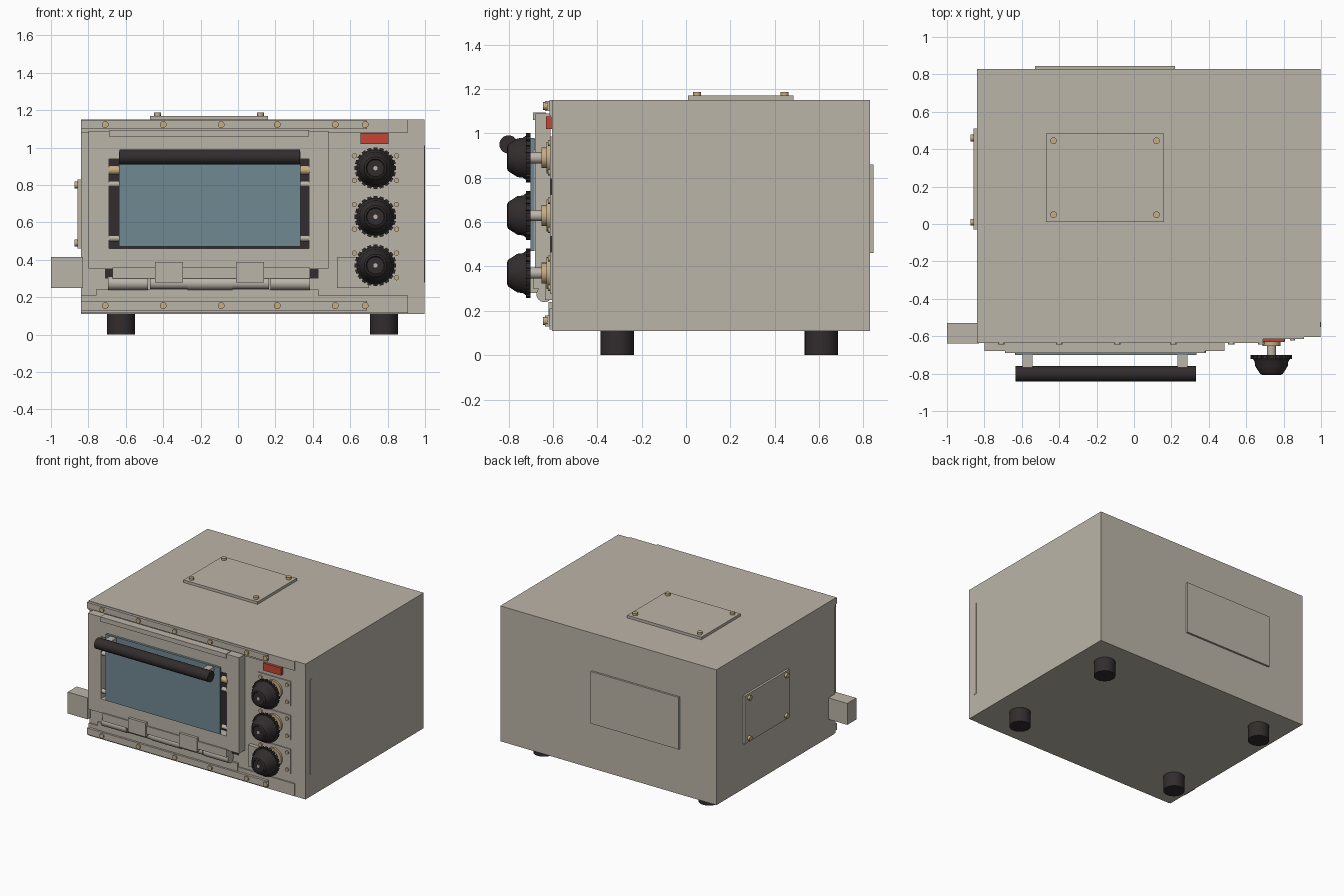
import bpy, bmesh, math
from mathutils import Matrix, Vector

cube = bpy.data.objects.get("Cube")
if cube:
    bpy.data.objects.remove(cube, do_unlink=True)


def material(name, rgb):
    m = bpy.data.materials.new(name)
    m.use_nodes = True
    m.diffuse_color = (*rgb, 1)
    bsdf = next(n for n in m.node_tree.nodes if n.type == 'BSDF_PRINCIPLED')
    bsdf.inputs["Base Color"].default_value = (*rgb, 1)
    bsdf.inputs["Roughness"].default_value = 0.6
    return m


CREAM = material("warm grey enamel", (0.50, 0.46, 0.395))
DARK = material("dark rubber", (0.032, 0.025, 0.026))
BRASS = material("brass", (0.56, 0.42, 0.23))
GLASS = material("blue glass", (0.16, 0.25, 0.29))
RED = material("red lamp", (0.56, 0.06, 0.035))

TURN = {'X': Matrix.Rotation(math.pi / 2, 4, 'Y'),
        'Y': Matrix.Rotation(math.pi / 2, 4, 'X'),
        'Z': Matrix.Identity(4)}


def finish(name, bm, mat, smooth=False):
    bmesh.ops.recalc_face_normals(bm, faces=bm.faces)
    me = bpy.data.meshes.new(name)
    bm.to_mesh(me)
    bm.free()
    me.materials.append(mat)
    ob = bpy.data.objects.new(name, me)
    bpy.context.collection.objects.link(ob)
    if smooth:
        bpy.ops.object.select_all(action='DESELECT')
        ob.select_set(True)
        bpy.context.view_layer.objects.active = ob
        bpy.ops.object.shade_smooth_by_angle(angle=math.radians(35))
    return ob


def box(name, x, y, z, mat=CREAM):
    """Box from (low, high) ranges on each axis."""
    bm = bmesh.new()
    bmesh.ops.create_cube(bm, size=1)
    for v in bm.verts:
        v.co = Vector([(a + b) / 2 + c * (b - a) for (a, b), c in zip((x, y, z), v.co)])
    return finish(name, bm, mat)


def rod(name, centre, r, length, axis, mat, sides=24):
    bm = bmesh.new()
    bmesh.ops.create_cone(bm, cap_ends=True, segments=sides, radius1=r, radius2=r, depth=length,
                          matrix=Matrix.Translation(centre) @ TURN[axis])
    return finish(name, bm, mat, True)


def frame(name, outer, inner, y):
    """Rectangular frame in the xz plane; outer and inner are (x0, x1, z0, z1)."""
    bm = bmesh.new()
    rings = []
    for (x0, x1, z0, z1), d in ((outer, y[0]), (inner, y[0]), (inner, y[1]), (outer, y[1])):
        rings.append([bm.verts.new((a, d, b)) for a, b in ((x0, z0), (x1, z0), (x1, z1), (x0, z1))])
    for i in range(4):
        a, b = rings[i], rings[(i + 1) % 4]
        for j in range(4):
            k = (j + 1) % 4
            bm.faces.new((a[j], a[k], b[k], b[j]))
    return finish(name, bm, CREAM)


# Cabinet and feet
box("cabinet", (-0.84, 0.998), (-0.605, 0.83), (0.11, 1.15))
for x in (-0.625, 0.78):
    for y in (-0.31, 0.61):
        rod("foot", (x, y, 0.057), 0.075, 0.114, 'Z', DARK, 32)
box("side_slot_strip", (0.99, 1.0), (-0.55, -0.525), (0.28, 1.01))

# Front flanges with screwed trim strips
for z, strip in (((1.08, 1.15), (1.1, 1.146)), ((0.115, 0.21), (0.13, 0.18))):
    box("front_flange", (-0.84, 0.91), (-0.615, -0.6), z)
    box("trim_strip", (-0.84, 0.69), (-0.635, -0.6), strip)
    for x in (-0.71, -0.40, -0.09, 0.21, 0.52, 0.68):
        rod("trim_screw", (x, -0.635, sum(strip) / 2), 0.018, 0.02, 'Y', BRASS, 16)

# Service plates on top, right side and back
box("top_plate", (-0.47, 0.16), (0.01, 0.485), (1.145, 1.17))
for x in (-0.43, 0.12):
    for y in (0.05, 0.445):
        rod("top_screw", (x, y, 1.175), 0.018, 0.025, 'Z', BRASS, 16)
box("side_plate", (-0.857, -0.83), (-0.03, 0.51), (0.46, 0.83))
for y in (0.01, 0.46):
    for z in (0.49, 0.80):
        rod("side_screw", (-0.862, y, z), 0.018, 0.026, 'X', BRASS, 16)
box("back_plate", (-0.53, 0.22), (0.82, 0.845), (0.46, 0.86))

# Side latch block and its keeper
box("side_block", (-1.0, -0.83), (-0.64, -0.53), (0.25, 0.415))
box("block_keeper", (0.53, 0.70), (-0.635, -0.6), (0.25, 0.415))

# Door with window
box("oven_interior", (-0.72, 0.41), (-0.612, -0.6), (0.42, 0.98), DARK)
frame("door_frame", (-0.80, 0.485, 0.353, 1.09), (-0.69, 0.38, 0.46, 0.94), (-0.68, -0.61))
box("door_top_lip", (-0.69, 0.38), (-0.69, -0.63), (1.06, 1.095))
box("window_glass", (-0.635, 0.335), (-0.7, -0.682), (0.47, 0.98), GLASS)
for x in (-0.662, 0.358):
    rod("window_pin", (x, -0.66, 0.88), 0.025, 0.055, 'X', BRASS)
    for z in (0.515, 0.805):
        rod("window_clamp", (x, -0.66, z), 0.016, 0.055, 'X', CREAM)

# Handle
rod("handle_bar", (-0.152, -0.80, 0.95), 0.041, 0.965, 'X', DARK, 32)
for x in (-0.57, 0.26):
    box("handle_post", (x - 0.027, x + 0.027), (-0.78, -0.675), (0.925, 0.975))

# Hinge
box("hinge_shadow", (-0.71, 0.43), (-0.612, -0.6), (0.30, 0.352), DARK)
box("hinge_leaf", (-0.67, 0.385), (-0.69, -0.62), (0.30, 0.36))
for x in (-0.37, 0.065):
    box("hinge_tab", (x - 0.075, x + 0.075), (-0.70, -0.62), (0.28, 0.387))
for a, b, r in ((-0.695, -0.48, 0.036), (-0.47, -0.27, 0.032), (-0.27, -0.03, 0.036),
                (-0.03, 0.165, 0.032), (0.175, 0.385, 0.036)):
    rod("hinge_barrel", ((a + b) / 2, -0.638, 0.275), r, b - a, 'X', CREAM)
box("hinge_ledge", (-0.76, 0.43), (-0.62, -0.6), (0.18, 0.24))

# Indicator lamp
box("indicator_lamp", (0.655, 0.805), (-0.63, -0.6), (1.02, 1.077), RED)


def knob(x, z):
    # Lathe profile: radius against distance forward
    profile = ((0, 0.70), (0.102, 0.70), (0.102, 0.718), (0.09, 0.735), (0.087, 0.76),
               (0.06, 0.802), (0.05, 0.806), (0.045, 0.80), (0, 0.80))
    bm = bmesh.new()
    verts = [bm.verts.new((r, -d, 0)) for r, d in profile]
    edges = [bm.edges.new(p) for p in zip(verts, verts[1:])]
    bmesh.ops.spin(bm, geom=verts + edges, cent=(0, 0, 0), axis=(0, 1, 0),
                   angle=math.tau, steps=40, use_duplicate=False)
    bmesh.ops.remove_doubles(bm, verts=bm.verts, dist=0.0005)
    # Grip teeth around the rim
    for i in range(20):
        m = Matrix.Rotation(math.tau * i / 20, 4, 'Y') @ Matrix.Translation((0.1, -0.711, 0))
        bmesh.ops.create_cube(bm, size=0.022, matrix=m)
    bmesh.ops.translate(bm, verts=bm.verts, vec=(x, 0, z))
    finish("knob", bm, DARK, True)
    rod("knob_cap_dot", (x, -0.801, z), 0.012, 0.008, 'Y', CREAM, 12)
    rod("knob_shaft", (x, -0.67, z), 0.025, 0.07, 'Y', CREAM)
    rod("knob_collar", (x, -0.632, z), 0.047, 0.04, 'Y', BRASS)
    rod("knob_base", (x, -0.618, z), 0.072, 0.02, 'Y', BRASS)
    box("knob_plate", (x - 0.14, x + 0.14), (-0.612, -0.6), (z - 0.095, z + 0.095))
    for sx in (-1, 1):
        for sz in (-1, 1):
            rod("knob_screw", (x + sx * 0.113, -0.614, z + sz * 0.066), 0.014, 0.018, 'Y', BRASS, 12)


for z in (0.89, 0.63, 0.37):
    knob(0.735, z)
